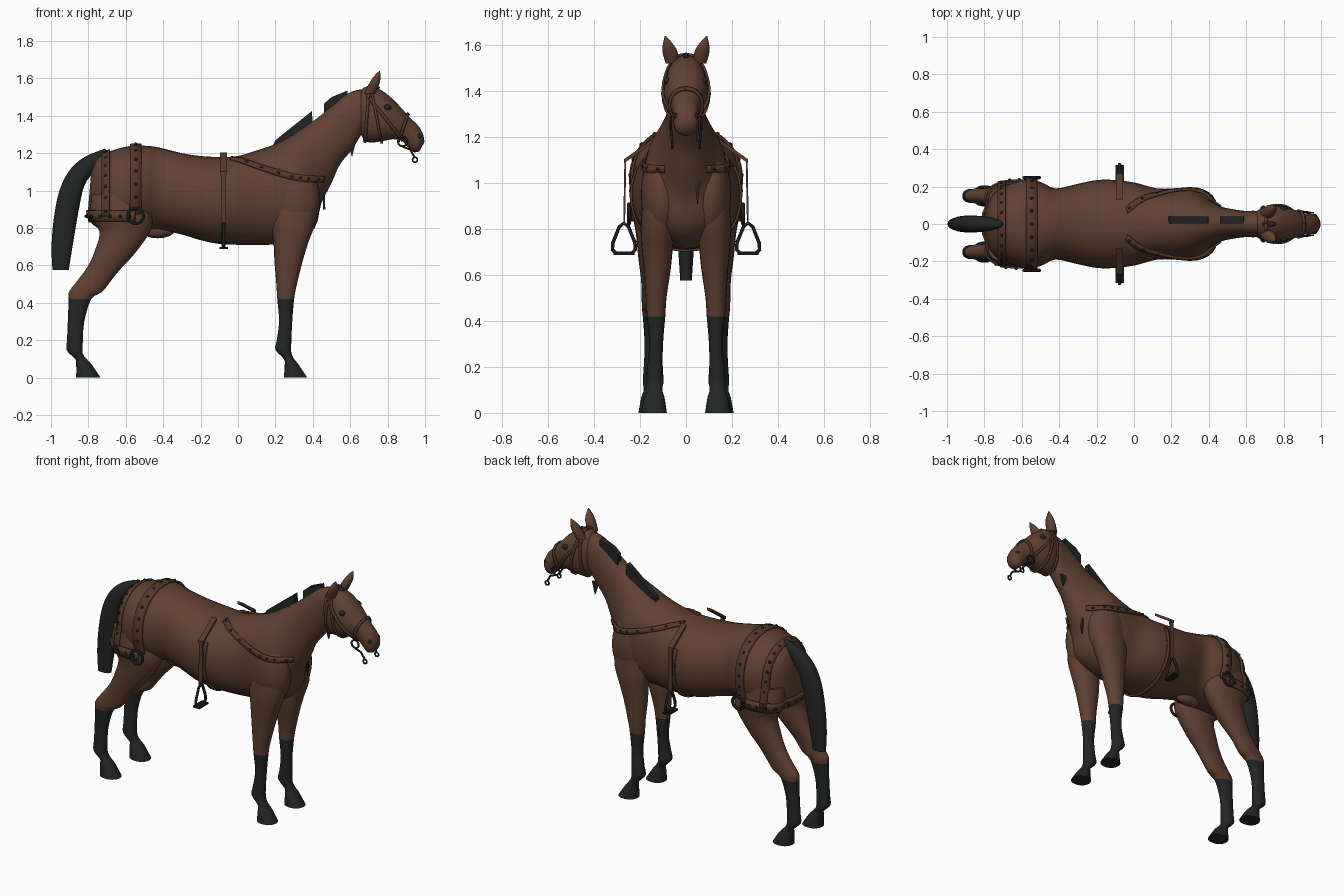
import bpy, bmesh, math
from mathutils import Vector as V, Matrix
from mathutils.bvhtree import BVHTree

if "Cube" in bpy.data.objects:
    bpy.data.objects.remove(bpy.data.objects["Cube"])


def colour(name, rgb):
    m = bpy.data.materials.new(name)
    m.diffuse_color = (*rgb, 1)
    m.use_nodes = True
    m.node_tree.nodes["Principled BSDF"].inputs["Base Color"].default_value = m.diffuse_color
    return m


COAT = colour("brown_coat", (0.118, 0.052, 0.031))
BLACK = colour("black_hair", (0.017, 0.019, 0.019))
LEATHER = colour("leather", (0.095, 0.042, 0.025))
METAL = colour("dark_metal", (0.012, 0.011, 0.012))


def finish(name, bm, mat, smooth=50):
    bmesh.ops.recalc_face_normals(bm, faces=bm.faces)
    me = bpy.data.meshes.new(name)
    bm.to_mesh(me)
    bm.free()
    me.materials.append(mat)
    ob = bpy.data.objects.new(name, me)
    bpy.context.collection.objects.link(ob)
    me.shade_smooth()
    me.set_sharp_from_angle(angle=math.radians(smooth))
    return ob


def spline(rows, sub):
    """Catmull-Rom through rows of numbers."""
    out = []
    for i in range(len(rows) - 1):
        a, b, c, d = (rows[min(max(i + k, 0), len(rows) - 1)] for k in (-1, 0, 1, 2))
        for s in range(sub):
            t = s / sub
            out.append([q + .5 * t * (r - p + t * (2*p - 5*q + 4*r - e + t * (3*(q - r) + e - p)))
                        for p, q, r, e in zip(a, b, c, d)])
    return out + [list(rows[-1])]


def loft(name, rows, mat, side=1, sub=3, n=20):
    """Rows: edge point x,z; opposite edge x,z; half width; y centre."""
    bm = bmesh.new()
    prev = None
    for r in spline(rows, sub):
        x1, z1, x2, z2, w = r[:5]
        y = r[5] * side if len(r) > 5 else 0
        ring = []
        for k in range(n):
            c, s = math.cos(k * math.tau / n), math.sin(k * math.tau / n)
            c = math.copysign(abs(c) ** .92, c)
            s = math.copysign(abs(s) ** .92, s)
            ring.append(bm.verts.new(((x1 + x2) / 2 + (x1 - x2) / 2 * c, y + w * s,
                                      (z1 + z2) / 2 + (z1 - z2) / 2 * c)))
        if prev:
            for k in range(n):
                bm.faces.new((prev[k], prev[(k+1) % n], ring[(k+1) % n], ring[k]))
        else:
            bm.faces.new(ring)
        prev = ring
    bm.faces.new(prev)
    return finish(name, bm, mat)


def ball(name, loc, size, mat, seg=16):
    bm = bmesh.new()
    bmesh.ops.create_uvsphere(bm, u_segments=seg, v_segments=seg // 2, radius=1,
                              matrix=Matrix.Translation(loc) @ Matrix.Diagonal((*size, 1)))
    return finish(name, bm, mat, 180)


def tube(name, pts, radius, mat, closed=False):
    cu = bpy.data.curves.new(name, 'CURVE')
    cu.dimensions, cu.bevel_depth, cu.bevel_resolution = '3D', radius, 1
    sp = cu.splines.new('POLY')
    sp.points.add(len(pts) - 1)
    for p, q in zip(sp.points, pts):
        p.co = (*q, 1)
    sp.use_cyclic_u = closed
    cu.materials.append(mat)
    ob = bpy.data.objects.new(name, cu)
    bpy.context.collection.objects.link(ob)


def ring(name, c, r, radius, mat):
    tube(name, [(c[0] + r * math.cos(a * math.tau / 16), c[1], c[2] + r * math.sin(a * math.tau / 16))
                for a in range(16)], radius, mat, True)


def plate(name, pts, thick, mat):
    bm = bmesh.new()
    f = bm.faces.new([bm.verts.new(p) for p in pts])
    new = bmesh.ops.extrude_face_region(bm, geom=[f])['geom']
    bmesh.ops.translate(bm, verts=[v for v in new if isinstance(v, bmesh.types.BMVert)], vec=thick)
    finish(name, bm, mat, 20)


# Trunk and neck
body = loft("body", [
    (-.785, 1.10, -.805, .86, .07), (-.74, 1.185, -.75, .80, .17), (-.6, 1.235, -.6, .79, .235),
    (-.5, 1.24, -.5, .79, .225), (-.42, 1.23, -.42, .79, .19), (-.3, 1.20, -.3, .765, .215),
    (-.2, 1.185, -.2, .735, .235), (-.1, 1.18, -.1, .715, .235), (0, 1.185, .02, .71, .22),
    (.1, 1.215, .15, .71, .19), (.19, 1.245, .30, .725, .19), (.27, 1.285, .41, .80, .175),
    (.34, 1.33, .445, .93, .13), (.42, 1.385, .50, 1.04, .095), (.5, 1.45, .545, 1.14, .08),
    (.58, 1.515, .61, 1.22, .07), (.65, 1.54, .66, 1.30, .07), (.69, 1.53, .70, 1.35, .05)], COAT, n=28)
solids = [body]

# Head
head = loft("head", [
    (.645, 1.50, .64, 1.42, .04), (.67, 1.55, .655, 1.31, .075), (.74, 1.55, .69, 1.26, .092),
    (.81, 1.505, .76, 1.262, .096), (.87, 1.445, .83, 1.275, .078), (.92, 1.39, .88, 1.262, .06),
    (.965, 1.345, .91, 1.23, .055), (.99, 1.30, .94, 1.205, .052), (.997, 1.26, .97, 1.21, .03)], COAT)

FRONT = [(.18, .95, .42, .95, .065, .12), (.18, .82, .41, .82, .075, .122), (.19, .72, .375, .72, .068, .125),
         (.195, .62, .345, .62, .058, .125), (.205, .5, .315, .5, .045, .13), (.21, .42, .30, .42, .04, .13),
         (.22, .3, .29, .3, .03, .13), (.207, .2, .285, .19, .034, .135), (.20, .15, .285, .135, .038, .135),
         (.245, .10, .30, .10, .034, .137), (.25, .07, .325, .068, .044, .138), (.245, 0, .37, 0, .057, .14)]
HIND = [(-.78, .98, -.5, .98, .085, .13), (-.79, .87, -.46, .86, .09, .14), (-.74, .78, -.47, .78, .078, .14),
        (-.765, .68, -.555, .66, .065, .142), (-.80, .6, -.62, .59, .052, .145), (-.85, .53, -.67, .53, .043, .15),
        (-.903, .46, -.725, .46, .042, .15), (-.905, .42, -.785, .42, .038, .15), (-.91, .3, -.822, .3, .03, .15),
        (-.914, .2, -.83, .19, .034, .15), (-.915, .145, -.83, .13, .038, .15), (-.87, .10, -.81, .10, .034, .15),
        (-.865, .07, -.78, .068, .044, .15), (-.865, 0, -.735, 0, .057, .15)]

for side, tag in ((-1, "right"), (1, "left")):
    # Legs with black lower parts
    for nm, rows in (("front_leg", FRONT), ("hind_leg", HIND)):
        leg = loft(f"{nm}_{tag}", rows, COAT, side)
        leg.data.materials.append(BLACK)
        for f in leg.data.polygons:
            f.material_index = int(f.center.z < .42)
        solids.append(leg)
    # Shoulder muscle
    solids.append(ball(f"shoulder_{tag}", (.305, side * .105, .95), (.135, .092, .2), COAT, 24))
    # Ears, eyes, nostrils
    loft(f"ear_{tag}", [(.675, 1.52, .735, 1.52, .03, .06), (.70, 1.57, .757, 1.575, .034, .07),
                        (.725, 1.61, .762, 1.61, .02, .08), (.755, 1.64, .759, 1.64, .002, .09)], COAT, side, n=10)
    ball(f"eye_{tag}", (.80, side * .083, 1.445), (.02, .014, .016), BLACK)
    ball(f"nostril_{tag}", (.968, side * .043, 1.29), (.012, .01, .015), BLACK)
    # Bit ring and shank
    ring(f"bit_ring_{tag}", (.88, side * .066, 1.262), .025, .006, METAL)
    tube(f"bit_shank_{tag}", [(.88, side * .066, 1.235), (.92, side * .064, 1.22), (.943, side * .06, 1.18)],
         .006, METAL)
    ring(f"shank_ring_{tag}", (.946, side * .06, 1.165), .013, .005, METAL)
    # Stirrup and its leather
    tube(f"stirrup_{tag}", [(-.077, side * y, z) for y, z in (
        (.27, .825), (.25, .81), (.222, .74), (.22, .71), (.235, .695), (.305, .695),
        (.32, .71), (.318, .74), (.29, .81))], .009, METAL, True)
    plate(f"stirrup_tread_{tag}", [(-.1, side * .225, .687), (-.054, side * .225, .687),
                                   (-.054, side * .315, .687), (-.1, side * .315, .687)], V((0, 0, .012)), METAL)
    plate(f"saddle_bar_{tag}", [(-.095, side * .13, 1.185), (-.06, side * .13, 1.185),
                                (-.06, side * .27, 1.085), (-.095, side * .27, 1.085)], V((0, 0, .018)), LEATHER)
    plate(f"stirrup_leather_{tag}", [(-.09, side * .26, 1.09), (-.064, side * .26, 1.09),
                                     (-.064, side * .265, .82), (-.09, side * .265, .82)],
          V((0, side * .008, 0)), LEATHER)
    # Harness ring
    ring(f"harness_ring_{tag}", (-.547, side * .248, .865), .042, .009, METAL)

# Tail, mane, forelock and sheath
loft("tail", [(-.71, 1.225, -.70, 1.17, .02), (-.82, 1.18, -.77, 1.10, .04), (-.9, 1.11, -.82, 1.03, .045),
              (-.955, 1.0, -.845, .93, .045), (-.985, .85, -.865, .82, .04), (-.997, .7, -.885, .7, .033),
              (-.992, .575, -.905, .575, .025)], BLACK)
plate("mane_lower", [(.18, .004, 1.23), (.20, .004, 1.27), (.395, .004, 1.425), (.40, .004, 1.35),
                     (.28, .004, 1.26)], V((0, .036, 0)), BLACK)
plate("mane_upper", [(.46, .004, 1.40), (.46, .004, 1.465), (.50, .004, 1.50), (.585, .004, 1.535),
                     (.59, .004, 1.48)], V((0, .036, 0)), BLACK)
plate("mane_wisp_throat", [(.585, .045, 1.26), (.63, .045, 1.26), (.61, .045, 1.18)], V((0, .012, 0)), BLACK)
plate("mane_wisp_chest", [(.45, .035, 1.03), (.45, .065, 1.03), (.455, .05, .9)], V((.012, 0, 0)), BLACK)
ball("forelock", (.72, 0, 1.55), (.04, .015, .012), BLACK)
ball("sheath", (-.43, 0, .785), (.09, .04, .04), COAT)


# Surfaces that straps are fitted to
def surface(obs):
    vs, fs = [], []
    for o in obs:
        k = len(vs)
        vs += [v.co.copy() for v in o.data.vertices]
        fs += [[i + k for i in p.vertices] for p in o.data.polygons]
    return BVHTree.FromPolygons(vs, fs)


TRUNK, HEAD = surface(solids), surface([head])


def strap(name, path, tree, width, mat=LEATHER, studs=0):
    """Path: (inner point, outward direction); width: cross vector."""
    def hit(c, d):
        d = d.normalized()
        loc = tree.ray_cast(c + d * .7, -d)[0]
        return (loc if loc else c) + d * .007
    bm, last, dots = bmesh.new(), None, bmesh.new()
    w = V(width) / 2
    for i, (c, d) in enumerate(path):
        c, d = V(c), V(d)
        row = [bm.verts.new(hit(c + w, d)), bm.verts.new(hit(c - w, d))]
        if last:
            bm.faces.new((last[0], last[1], row[1], row[0]))
        last = row
        if studs and i % studs == 1:
            bmesh.ops.create_icosphere(dots, subdivisions=1, radius=.011, matrix=Matrix.Translation(hit(c, d)))
    ob = finish(name, bm, mat)
    mod = ob.modifiers.new("thickness", 'SOLIDIFY')
    mod.thickness, mod.offset = .01, 0
    if studs:
        finish(name + "_studs", dots, METAL)
    else:
        dots.free()


def arch(x, z, a0, a1, n):
    return [((x, 0, z), (0, math.sin(a), math.cos(a)))
            for a in (math.radians(a0 + (a1 - a0) * i / n) for i in range(n + 1))]


# Rump straps, breeching and girth
strap("rump_strap_front", arch(-.547, 1.0, -120, 120, 44), TRUNK, (.062, 0, 0), studs=3)
strap("rump_strap_rear", arch(-.707, 1.0, -122, 122, 44), TRUNK, (.042, 0, 0), studs=3)
strap("breeching", [((-.55, 0, .863), (-math.sin(a), math.cos(a), 0))
                    for a in (math.pi * i / 48 for i in range(49))], TRUNK, (0, 0, .062), studs=3)
strap("girth", arch(-.077, .95, 60, 300, 40), TRUNK, (.02, 0, 0))

# Breast straps
for side, tag in ((-1, "right"), (1, "left")):
    pts = spline([(-.04, .1, 1.19), (.1, .16, 1.135), (.27, .19, 1.08), (.36, .16, 1.065), (.435, .07, 1.06)], 6)
    strap(f"breast_strap_{tag}", [((min(x, .36), 0, z - .06 if x < .2 else z),
                                   (max(x - .36, 0), side * y, .06 if x < .2 else 0)) for x, y, z in pts],
          TRUNK, (.008, 0, .032), studs=3)
    # Cheek strap
    strap(f"cheek_strap_{tag}", [((.69 + .19 * i / 10, 0, 1.51 - .24 * i / 10), (0, side, 0)) for i in range(11)],
          HEAD, (.012, 0, .01))

# Bridle loops round the head
for nm, c, up in (("throat_strap", (.69, 0, 1.41), (.08, 1)), ("brow_band", (.73, 0, 1.45), (-.2, 1)),
                  ("nose_band", (.885, 0, 1.34), (.35, 1))):
    strap(nm, [(c, (up[0] * math.cos(a), math.sin(a), up[1] * math.cos(a)))
               for a in (math.tau * i / 32 for i in range(33))], HEAD, (.014, 0, -.003))
